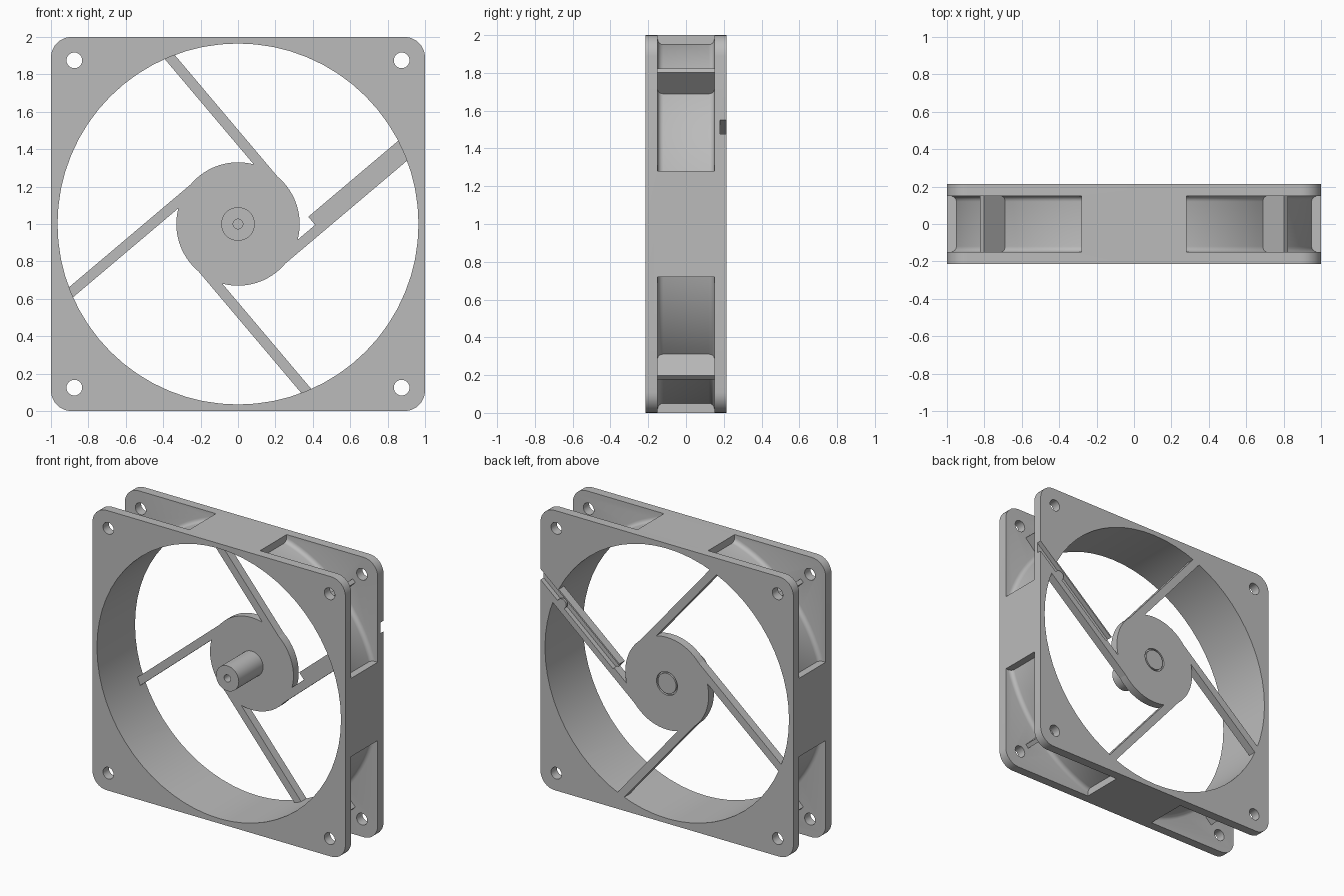
import bpy, bmesh, math
from math import cos, sin, pi

cube = bpy.data.objects.get("Cube")
if cube:
    bpy.data.objects.remove(cube, do_unlink=True)

HALF, MID, FLANGE = 1.0, 0.215, 0.15     # half width, half depth, inner flange face
BORE, WALL, BLOCK = 0.965, 0.99, 0.28    # duct radii, half width of side blocks
ANGLE = math.radians(40.2)               # direction of the cable strut

grey = bpy.data.materials.new("frame_grey")
grey.use_nodes = True
colour = (0.5, 0.5, 0.5, 1)
grey.diffuse_color = colour
grey.node_tree.nodes["Principled BSDF"].inputs["Base Color"].default_value = colour


def finish(name, bm):
    bmesh.ops.recalc_face_normals(bm, faces=bm.faces)
    mesh = bpy.data.meshes.new(name)
    bm.to_mesh(mesh)
    bm.free()
    mesh.materials.append(grey)
    obj = bpy.data.objects.new(name, mesh)
    bpy.context.collection.objects.link(obj)
    return obj


def prism(name, pts, y0, y1):
    """Extrude an outline in x and height (measured from the centre) along y."""
    bm = bmesh.new()
    rings = [[bm.verts.new((x, y, z + HALF)) for x, z in pts] for y in (y0, y1)]
    bm.faces.new(rings[0])
    bm.faces.new(rings[1])
    n = len(pts)
    for i in range(n):
        j = (i + 1) % n
        bm.faces.new((rings[0][i], rings[0][j], rings[1][j], rings[1][i]))
    return finish(name, bm)


def circle(r, cx=0, cz=0, n=64):
    return [(cx + r * cos(2 * pi * i / n), cz + r * sin(2 * pi * i / n)) for i in range(n)]


def bar(s0, s1, o0, o1, a):
    """Rectangle running outward at angle a, offset sideways from the centre."""
    return [(s * cos(a) + o * sin(a), s * sin(a) - o * cos(a))
            for s, o in ((s0, o0), (s1, o0), (s1, o1), (s0, o1))]


def boolean(obj, other, mode="DIFFERENCE", keep=False):
    mod = obj.modifiers.new("cut", "BOOLEAN")
    mod.operation, mod.solver, mod.object = mode, "EXACT", other
    bpy.context.view_layer.objects.active = obj
    bpy.ops.object.modifier_apply(modifier=mod.name)
    if not keep:
        bpy.data.objects.remove(other, do_unlink=True)


def spool(name):
    """Outside of the duct, with fillets running into both flanges."""
    fillet = 0.03
    side = [(WALL + fillet * (1 - cos(t)), FLANGE - fillet + fillet * sin(t))
            for t in [i * pi / 8 for i in range(5)]]
    side.append((WALL + fillet, FLANGE + 0.05))
    profile = [(r, -y) for r, y in reversed(side)] + side
    bm = bmesh.new()
    rings = [[bm.verts.new((x, y, z + HALF)) for x, z in circle(r, n=96)] for r, y in profile]
    for a, b in zip(rings, rings[1:]):
        for i in range(96):
            j = (i + 1) % 96
            bm.faces.new((a[i], a[j], b[j], b[i]))
    bm.faces.new(rings[0])
    bm.faces.new(rings[-1])
    return finish(name, bm)


# Square frame with rounded corners
corner = 0.11
outline = []
for k in range(4):
    for i in range(9):
        t = k * pi / 2 + i * pi / 16
        cx = (HALF - corner) * (1 if k in (0, 3) else -1)
        cz = (HALF - corner) * (1 if k < 2 else -1)
        outline.append((cx + corner * cos(t), cz + corner * sin(t)))
frame = prism("frame", outline, -MID, MID)

# Corner pockets between the flanges, each split by a thin diagonal rib
duct = spool("duct_cutter")
for sx in (-1, 1):
    for sz in (-1, 1):
        pocket = prism("pocket_cutter", [(sx * x, sz * z) for x, z in
                       ((BLOCK, BLOCK), (1.2, BLOCK), (1.2, 1.2), (BLOCK, 1.2))], -FLANGE, FLANGE)
        boolean(pocket, duct, keep=True)
        rib = prism("rib_cutter", bar(0.9, 1.15, -0.015, 0.015, math.atan2(sz, sx)), -0.2, 0.2)
        boolean(pocket, rib)
        boolean(frame, pocket)
bpy.data.objects.remove(duct, do_unlink=True)

# Air opening and screw holes
boolean(frame, prism("bore_cutter", circle(BORE), -0.5, 0.5))
for sx in (-1, 1):
    for sz in (-1, 1):
        boolean(frame, prism("screw_cutter", circle(0.042, sx * 0.875, sz * 0.875, 24), -0.5, 0.5))

# Cable strut with a groove that runs out through the rear flange
STRUT = 0.155
cable_strut = prism("cable_strut", bar(0.312, 0.945, 0.213, 0.325, ANGLE), STRUT, MID)
groove = prism("groove_cutter", bar(0.2, 1.4, 0.224, 0.282, ANGLE), 0.18, 0.3)
boolean(frame, groove, keep=True)
boolean(cable_strut, groove)
prism("cable_strut_root", bar(0.05, 0.32, 0.27, 0.325, ANGLE), STRUT, MID)
s, o = 0.86, 0.272
prism("cable_tab", circle(0.035, s * cos(ANGLE) + o * sin(ANGLE),
                          s * sin(ANGLE) - o * cos(ANGLE), 20), 0.198, MID)

# Three plain struts, tangent to the hub
for k, name in enumerate(("upper", "left", "lower"), 1):
    prism(name + "_strut", bar(0.05, 0.932, 0.27, 0.325, ANGLE + k * pi / 2), STRUT, MID)

# Hub plate with a ring groove on the back
hub = prism("hub", circle(0.33), STRUT, MID)
ring = prism("ring_cutter", circle(0.083, n=40), 0.2, 0.3)
boolean(ring, prism("ring_core", circle(0.072, n=40), 0.1, 0.4))
boolean(hub, ring)

# Hollow bearing post on the front of the hub
post = prism("bearing_post", circle(0.09, n=40), -0.12, 0.165)
boolean(post, prism("post_cutter", circle(0.026, n=24), -0.3, 0.1))

# Smooth shading on the round surfaces
bpy.ops.object.select_all(action="DESELECT")
for obj in bpy.context.collection.objects:
    if obj.type == "MESH":
        obj.select_set(True)
bpy.context.view_layer.objects.active = frame
bpy.ops.object.shade_smooth_by_angle(angle=math.radians(30))
